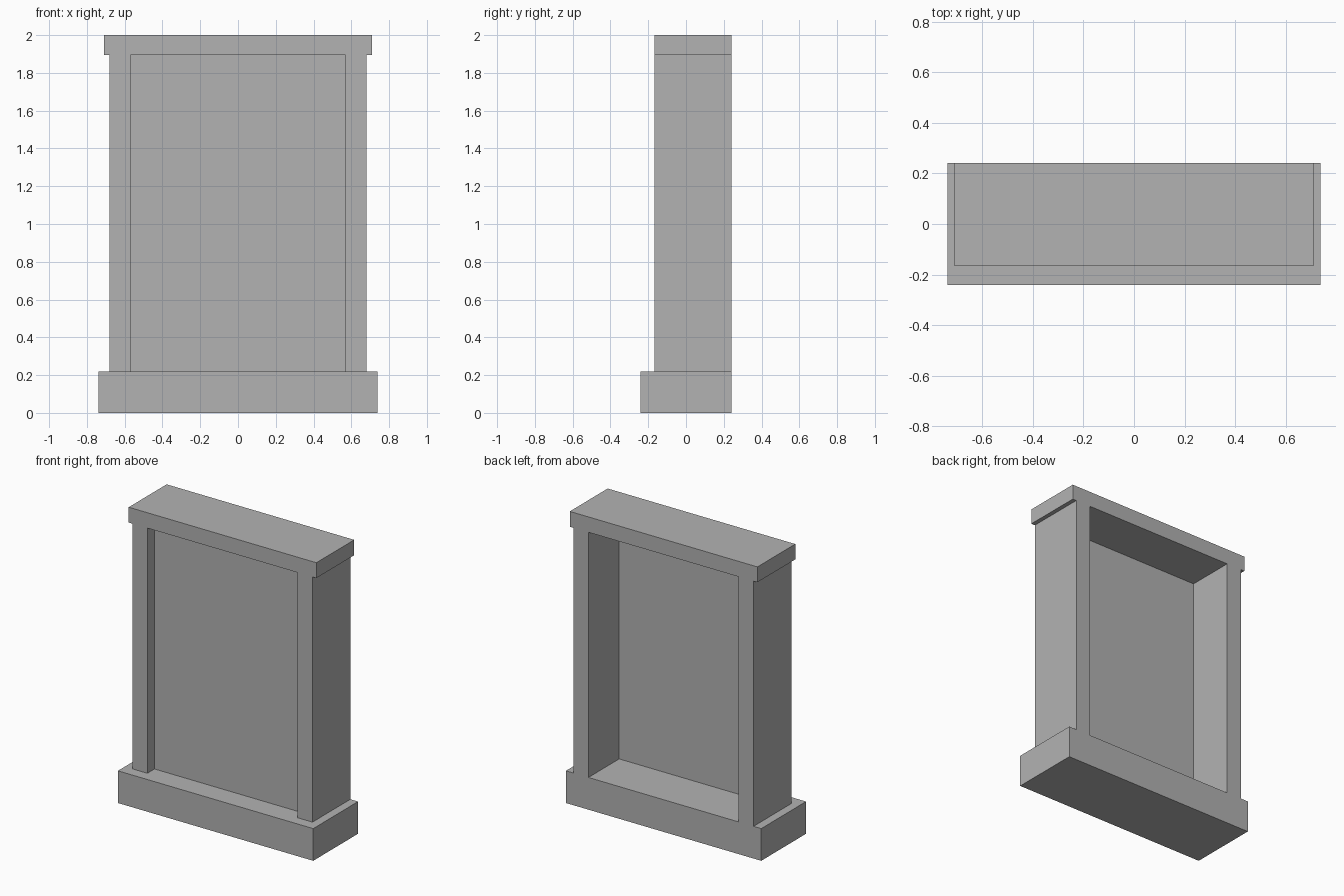
import bpy, bmesh

cube = bpy.data.objects.get("Cube")
if cube:
    bpy.data.objects.remove(cube, do_unlink=True)

# Main dimensions
BASE_X, POST_X, OPEN_X, CAP_X = 0.738, 0.68, 0.568, 0.709
BASE_TOP, CAP_BOTTOM, TOP = 0.22, 1.895, 2.0
BASE_FRONT, FRONT, PANEL_Y, BACK = -0.242, -0.167, -0.09, 0.242

grey = bpy.data.materials.new("plain grey")
grey.use_nodes = True
colour = (0.448, 0.448, 0.448, 1)
grey.diffuse_color = colour
grey.node_tree.nodes["Principled BSDF"].inputs["Base Color"].default_value = colour


def extruded(name, half, y0, y1=None):
    """Mirror a half outline (x, z) across x = 0 and extrude it from y0 to y1."""
    outline = half + [(-x, z) for x, z in reversed(half)]
    bm = bmesh.new()
    face = bm.faces.new([bm.verts.new((x, y0, z)) for x, z in outline])
    if y1 is not None:
        result = bmesh.ops.extrude_face_region(bm, geom=[face], use_keep_orig=True)
        moved = [g for g in result["geom"] if isinstance(g, bmesh.types.BMVert)]
        bmesh.ops.translate(bm, verts=moved, vec=(0, y1 - y0, 0))
    bmesh.ops.recalc_face_normals(bm, faces=bm.faces)
    if y1 is None and bm.faces[:][0].normal.y > 0:
        bmesh.ops.reverse_faces(bm, faces=bm.faces)
    mesh = bpy.data.meshes.new(name)
    bm.to_mesh(mesh)
    bm.free()
    mesh.materials.append(grey)
    obj = bpy.data.objects.new(name, mesh)
    bpy.context.collection.objects.link(obj)
    return obj


# Plinth, wider and deeper at the front than the frame
extruded("base", [(BASE_X, 0), (BASE_X, BASE_TOP)], BASE_FRONT, BACK)

# Two posts and the overhanging cap in one piece, open in the middle
extruded("frame_with_cap", [
    (OPEN_X, CAP_BOTTOM), (OPEN_X, BASE_TOP), (POST_X, BASE_TOP),
    (POST_X, CAP_BOTTOM), (CAP_X, CAP_BOTTOM), (CAP_X, TOP),
], FRONT, BACK)

# Thin sheet filling the opening near the front
extruded("panel", [(OPEN_X, BASE_TOP), (OPEN_X, CAP_BOTTOM)], PANEL_Y)
